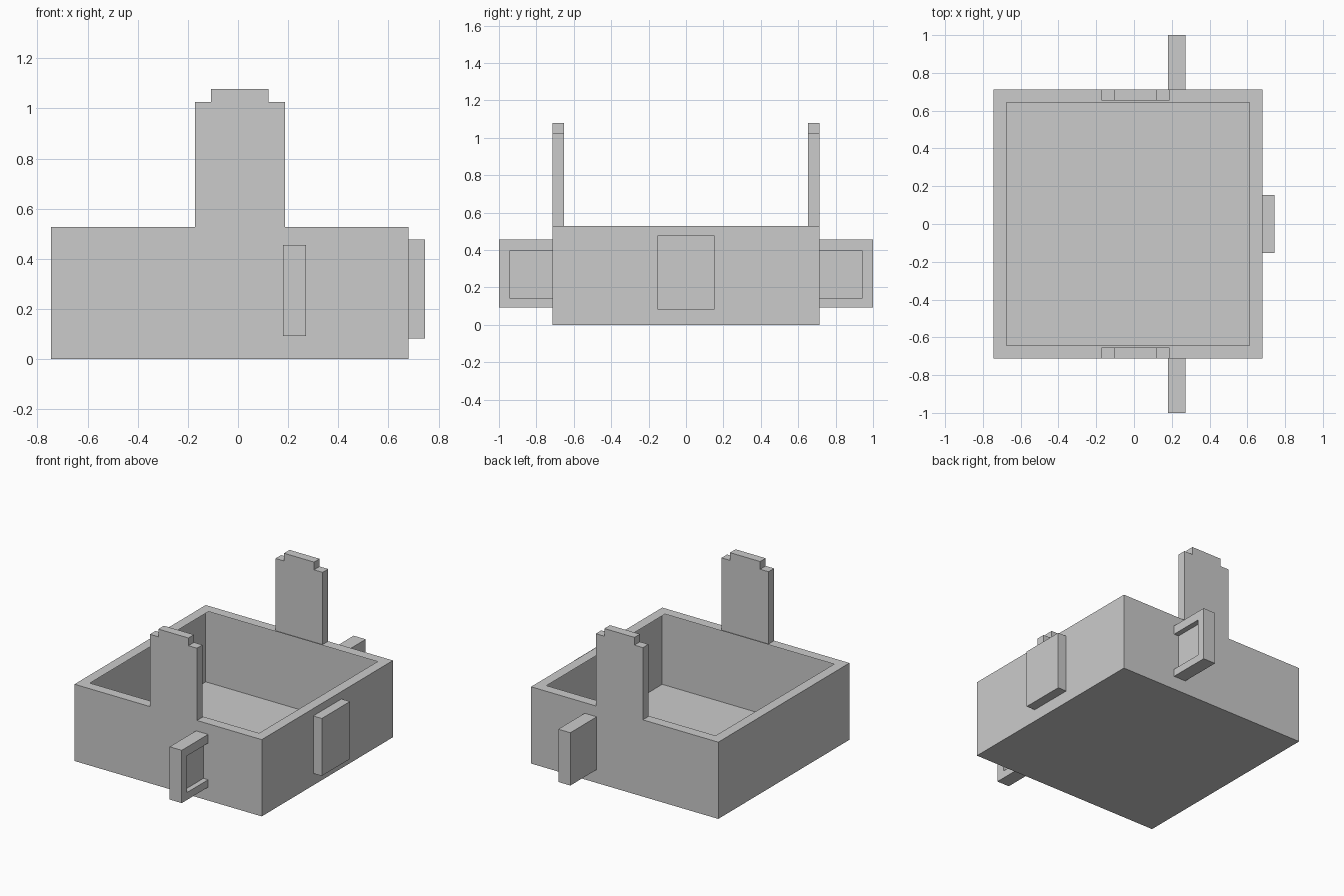
import bpy, bmesh
from mathutils import Vector

if "Cube" in bpy.data.objects:
    bpy.data.objects.remove(bpy.data.objects["Cube"])


def mesh_object(name, bm):
    bmesh.ops.recalc_face_normals(bm, faces=bm.faces)
    me = bpy.data.meshes.new(name)
    bm.to_mesh(me)
    bm.free()
    ob = bpy.data.objects.new(name, me)
    bpy.context.collection.objects.link(ob)
    return ob


def prism(name, profile, offset):
    """Extrude a closed profile of 3D points along an offset vector."""
    bm = bmesh.new()
    face = bm.faces.new([bm.verts.new(p) for p in profile])
    ext = bmesh.ops.extrude_face_region(bm, geom=[face], use_keep_orig=True)
    verts = [g for g in ext["geom"] if isinstance(g, bmesh.types.BMVert)]
    bmesh.ops.translate(bm, verts=verts, vec=Vector(offset))
    return mesh_object(name, bm)


def rect_xy(x0, x1, y0, y1, z):
    return [(x0, y0, z), (x1, y0, z), (x1, y1, z), (x0, y1, z)]


def mirror_y(ob):
    mod = ob.modifiers.new("Mirror", 'MIRROR')
    mod.use_axis = (False, True, False)
    return ob


# Open tray: thin-walled shell with a flat rim turned inward at the top
X0, X1, Y, TOP = -0.745, 0.68, 0.713, 0.528
tray = prism("tray", rect_xy(X0, X1, -Y, Y, 0), (0, 0, TOP))
bm = bmesh.new()
bm.from_mesh(tray.data)
top = max(bm.faces, key=lambda f: f.calc_center_median().z)
bmesh.ops.inset_region(bm, faces=[top], thickness=0.069, use_even_offset=True)
bmesh.ops.delete(bm, geom=[top], context='FACES_ONLY')
bm.to_mesh(tray.data)
bm.free()

# Stepped uprights on the front and back walls
steps = [(-0.171, TOP), (0.187, TOP), (0.187, 1.025), (0.122, 1.025),
         (0.122, 1.078), (-0.107, 1.078), (-0.107, 1.025), (-0.171, 1.025)]
mirror_y(prism("uprights", [(x, -Y, z) for x, z in steps], (0, 0.06, 0)))

# Side handles: a C-shaped rim with a thin backing panel
rim = [(-Y, 0.092), (-1.0, 0.092), (-1.0, 0.455), (-Y, 0.455),
       (-Y, 0.395), (-0.943, 0.395), (-0.943, 0.143), (-Y, 0.143)]
mirror_y(prism("handle_rims", [(0.18, y, z) for y, z in rim], (0.092, 0, 0)))
panel = [(-Y, 0.143), (-0.943, 0.143), (-0.943, 0.395), (-Y, 0.395)]
mirror_y(prism("handle_panels", [(0.18, y, z) for y, z in panel], (0.056, 0, 0)))

# Plate on the right wall
prism("side_plate", rect_xy(X1, 0.745, -0.153, 0.153, 0.082), (0, 0, 0.395))
